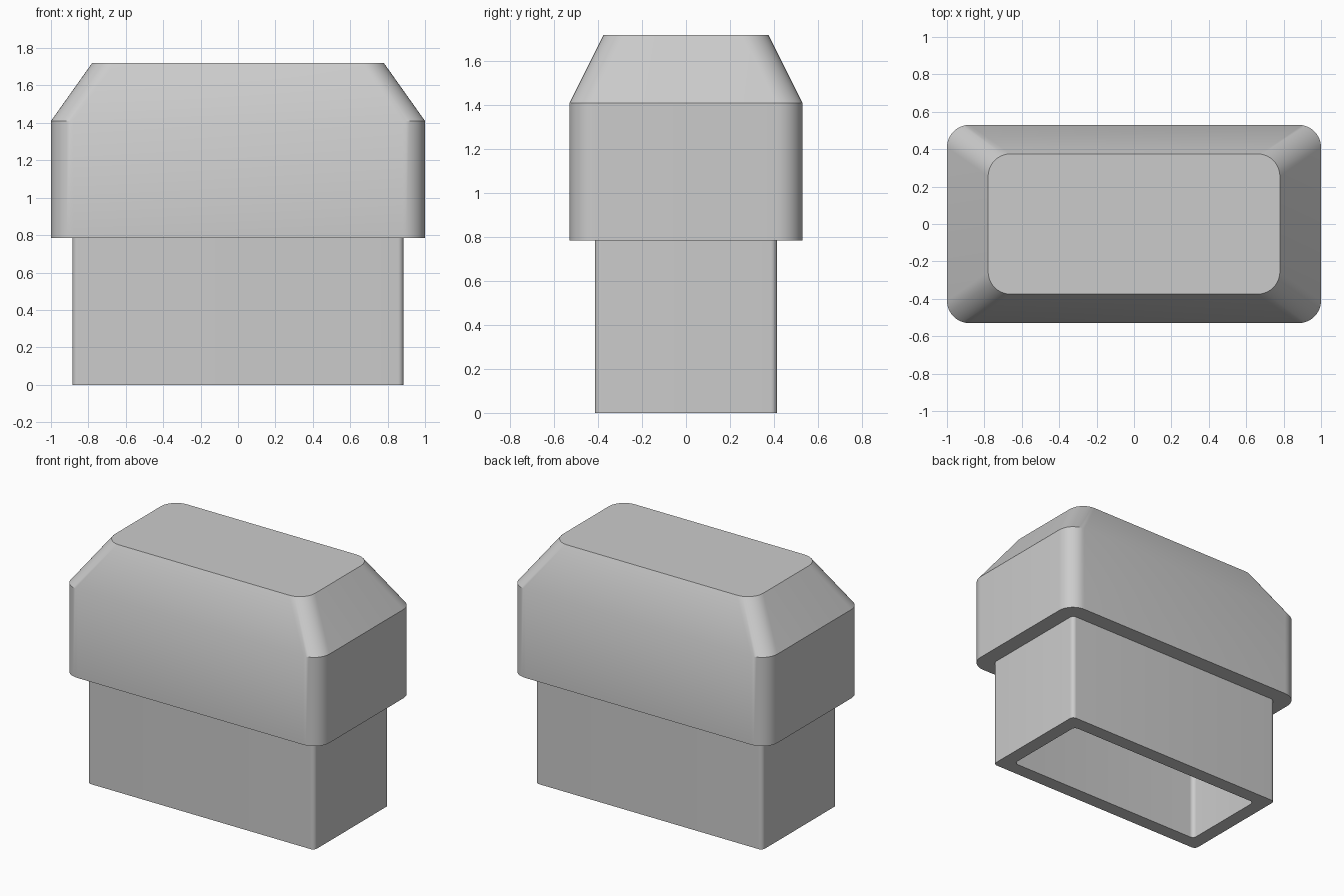
import bpy, bmesh
from math import cos, sin, pi, radians

cube = bpy.data.objects.get("Cube")
if cube:
    bpy.data.objects.remove(cube, do_unlink=True)

CORNER_STEPS = 10


def rounded_ring(bm, half_x, half_y, radius, z):
    """Add a rounded rectangle of vertices at height z."""
    ring = []
    corners = [(1, 1), (-1, 1), (-1, -1), (1, -1)]
    for i, (sx, sy) in enumerate(corners):
        for step in range(CORNER_STEPS + 1):
            a = (i + step / CORNER_STEPS) * pi / 2
            ring.append(bm.verts.new((sx * (half_x - radius) + radius * cos(a),
                                      sy * (half_y - radius) + radius * sin(a), z)))
    return ring


# Sections from the hollow's ceiling, down and out, then up to the top
sections = [
    (0.785, 0.315, 0.03, 0.78),   # hollow ceiling
    (0.785, 0.315, 0.03, 0.0),    # hollow mouth
    (0.885, 0.415, 0.03, 0.0),    # insert foot
    (0.885, 0.415, 0.03, 0.785),  # insert meets head
    (1.0, 0.53, 0.12, 0.785),     # head underside
    (1.0, 0.53, 0.12, 1.41),      # shoulder
    (0.78, 0.375, 0.12, 1.72),    # flat top
]
bm = bmesh.new()
rings = [rounded_ring(bm, *s) for s in sections]
for low, high in zip(rings, rings[1:]):
    for i in range(len(low)):
        j = (i + 1) % len(low)
        bm.faces.new((low[i], low[j], high[j], high[i]))
bm.faces.new(rings[0])
bm.faces.new(rings[-1])
bmesh.ops.recalc_face_normals(bm, faces=bm.faces)

mesh = bpy.data.meshes.new("end_cap")
bm.to_mesh(mesh)
bm.free()
end_cap = bpy.data.objects.new("end_cap", mesh)
bpy.context.collection.objects.link(end_cap)

# Plain grey plastic
grey = bpy.data.materials.new("grey_plastic")
grey.use_nodes = True
colour = (0.6, 0.6, 0.6, 1.0)
grey.diffuse_color = colour
grey.node_tree.nodes["Principled BSDF"].inputs["Base Color"].default_value = colour
mesh.materials.append(grey)

# Smooth shading with sharp rims
bpy.ops.object.select_all(action="DESELECT")
end_cap.select_set(True)
bpy.context.view_layer.objects.active = end_cap
bpy.ops.object.shade_smooth_by_angle(angle=radians(30))
